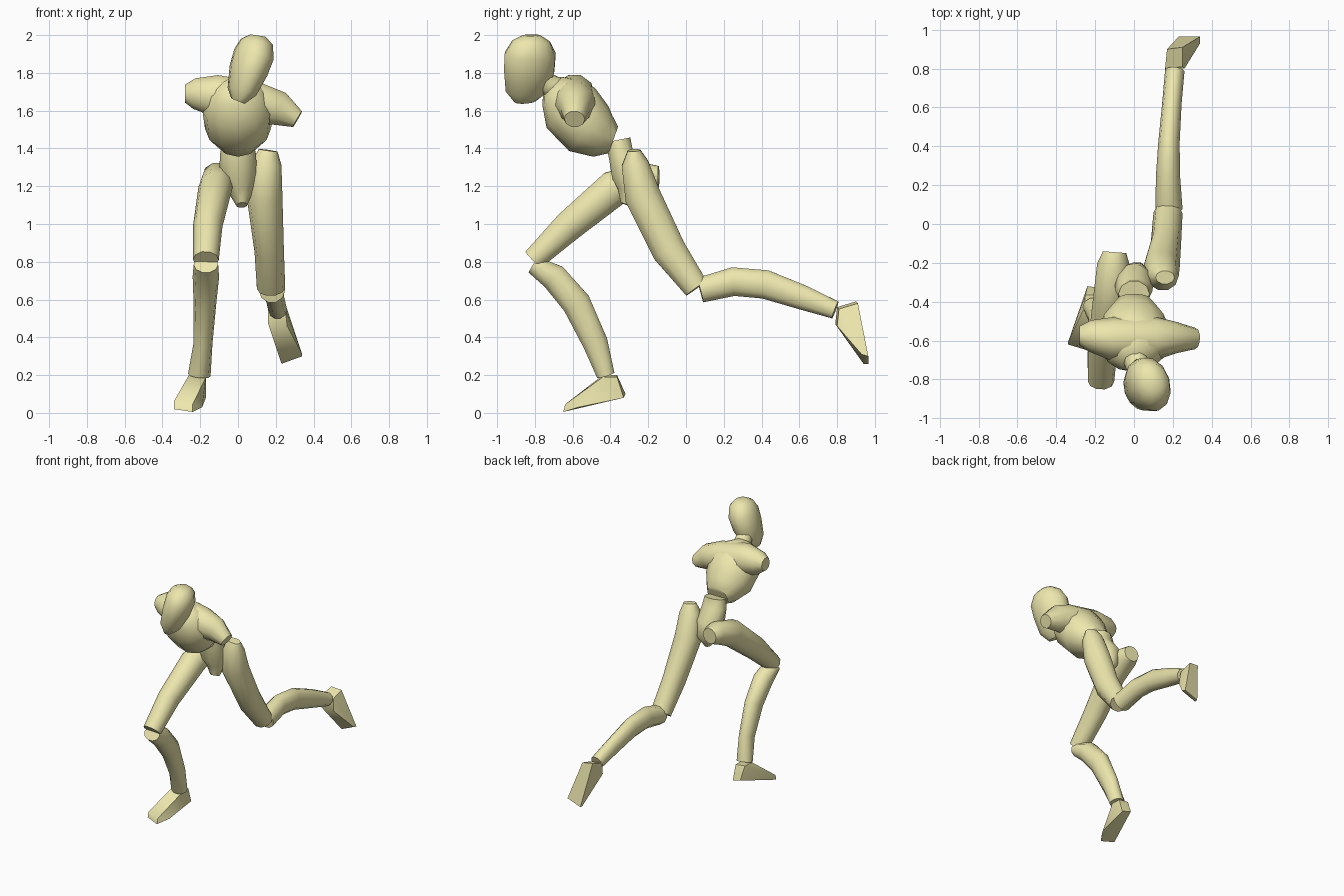
import bpy, bmesh, math
from mathutils import Vector

mat = bpy.data.materials.new("khaki")
mat.diffuse_color = (0.85, 0.80, 0.42, 1)


def finish(name, bm):
    bmesh.ops.recalc_face_normals(bm, faces=bm.faces)
    me = bpy.data.meshes.new(name)
    bm.to_mesh(me)
    bm.free()
    ob = bpy.data.objects.new(name, me)
    bpy.context.collection.objects.link(ob)
    me.materials.append(mat)
    bpy.ops.object.select_all(action='DESELECT')
    ob.select_set(True)
    bpy.context.view_layer.objects.active = ob
    bpy.ops.object.shade_smooth_by_angle(angle=math.radians(50))


def loft(name, stations, ref=(1, 0, 0), n=10):
    """Elliptical rings (x, y, z, half width[, half depth]) skinned along a path."""
    bm = bmesh.new()
    pts = [Vector(s[:3]) for s in stations]
    rings = []
    for i, s in enumerate(stations):
        t = (pts[min(i + 1, len(pts) - 1)] - pts[max(i - 1, 0)]).normalized()
        u = Vector(ref)
        u = (u - t * u.dot(t)).normalized()
        v = t.cross(u)
        ring = []
        for k in range(n):
            a = 2 * math.pi * k / n
            ring.append(bm.verts.new(pts[i] + u * s[3] * math.cos(a) + v * s[-1] * math.sin(a)))
        rings.append(ring)
    for a, b in zip(rings, rings[1:]):
        for k in range(n):
            bm.faces.new((a[k], a[(k + 1) % n], b[(k + 1) % n], b[k]))
    bm.faces.new(rings[0])
    bm.faces.new(rings[-1])
    finish(name, bm)


def hull(name, points):
    bm = bmesh.new()
    for p in points:
        bm.verts.new(p)
    res = bmesh.ops.convex_hull(bm, input=bm.verts)
    bmesh.ops.delete(bm, geom=[g for g in res["geom_interior"] if isinstance(g, bmesh.types.BMVert)],
                     context='VERTS')
    finish(name, bm)


# Head, turned and tilted
loft("head", [(0.0, -0.85, 1.65, .035, .06), (0.02, -0.85, 1.70, .075, .11),
              (0.055, -0.83, 1.81, .10, .14), (0.085, -0.825, 1.90, .105, .142),
              (0.10, -0.82, 1.965, .085, .105), (0.105, -0.82, 1.998, .04, .05)],
     ref=(0.95, 0.3, -0.25), n=12)
loft("neck", [(0, -0.66, 1.70, .07), (0.02, -0.74, 1.745, .06), (0.05, -0.80, 1.80, .06)])

# Ribcage and shoulders with short arm stumps
loft("ribcage", [(0, -.385, 1.445, .085, .075), (0, -.44, 1.465, .13, .12), (0, -.515, 1.505, .175, .158),
                 (0, -.61, 1.615, .19, .166), (-.01, -.675, 1.70, .14, .11),
                 (-.01, -.71, 1.74, .06, .06)], n=12)
loft("shoulders", [(-.28, -.575, 1.69, .05), (-.23, -.575, 1.69, .08, .085), (-.12, -.59, 1.68, .11, .115),
                   (.10, -.59, 1.64, .115, .115), (.22, -.585, 1.61, .08, .095),
                   (.315, -.59, 1.555, .055, .05)], ref=(0, 1, 0))

# Waist and pelvis
loft("pelvis", [(0, -.36, 1.445, .08, .07), (0, -.345, 1.37, .095, .07), (0, -.30, 1.27, .10, .10),
                (.015, -.28, 1.18, .07, .085), (.02, -.31, 1.10, .03, .04)])

# Leading leg
loft("front_thigh", [(-.10, -.145, 1.25, .06), (-.105, -.21, 1.25, .085, .08), (-.12, -.38, 1.19, .09, .10),
                     (-.16, -.62, 0.99, .078, .085), (-.17, -.81, 0.81, .068, .062)])
loft("front_shin", [(-.17, -.81, .785, .065, .05), (-.17, -.70, .72, .07, .075),
                    (-.175, -.58, .58, .06, .08), (-.185, -.48, .37, .05, .07),
                    (-.205, -.425, .20, .06, .05)])
hull("front_foot", [(-.26, -.44, .20), (-.17, -.44, .19), (-.25, -.365, .20), (-.17, -.365, .19),
                    (-.24, -.32, .10), (-.17, -.33, .08), (-.27, -.48, .15), (-.18, -.48, .14),
                    (-.34, -.61, .06), (-.34, -.62, .02), (-.24, -.65, .005), (-.24, -.64, .045),
                    (-.19, -.57, .03)])

# Trailing leg
loft("rear_thigh", [(.16, -.275, 1.39, .05, .035), (.15, -.27, 1.32, .08, .075), (.14, -.23, 1.15, .095, .10),
                    (.165, -.09, 0.86, .078, .095), (.175, .055, 0.66, .075, .07)])
loft("rear_shin", [(.18, .075, .65, .07, .07), (.175, .25, .695, .062, .08), (.18, .42, .68, .055, .08),
                   (.195, .62, .61, .05, .068), (.21, .79, .545, .05, .05)])
hull("rear_foot", [(.16, .80, .56), (.25, .81, .55), (.16, .79, .47), (.26, .80, .46),
                   (.17, .90, .59), (.25, .91, .58), (.20, .86, .43), (.29, .86, .43),
                   (.23, .94, .26), (.34, .93, .31), (.23, .965, .26), (.34, .965, .30)])
